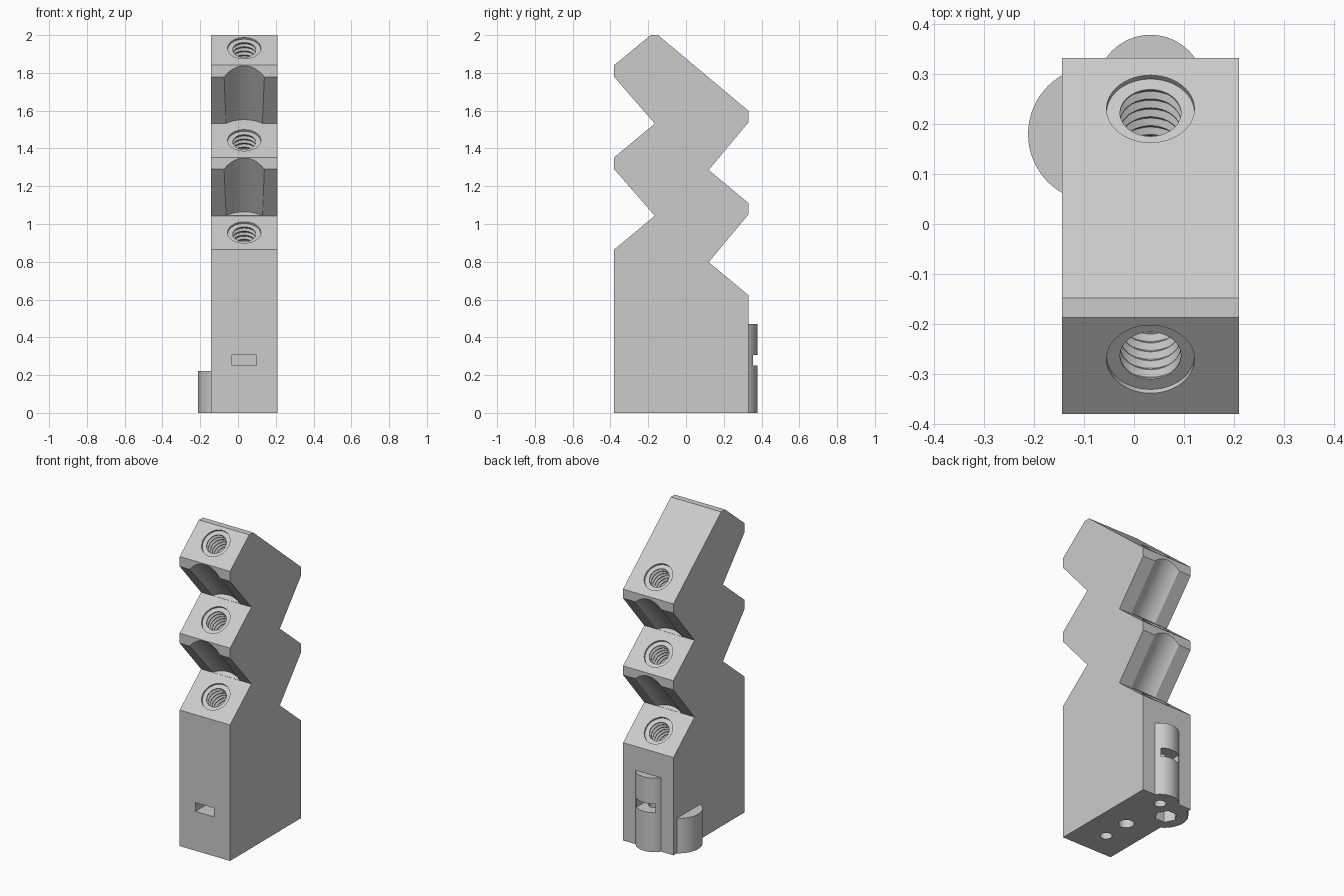
import bpy, bmesh, math
from mathutils import Vector

if "Cube" in bpy.data.objects:
    bpy.data.objects.remove(bpy.data.objects["Cube"])

MID_X, HALF_W = 0.033, 0.177
FRONT, BACK = -0.38, 0.332
SLOPE, STEP = 0.83, 0.488      # rise of the sloped faces, spacing of the teeth
NORMAL = Vector((0, 1, 1 / SLOPE)).normalized()

grey = bpy.data.materials.new("light_grey")
grey.use_nodes = True
grey.diffuse_color = (0.6, 0.6, 0.6, 1)
grey.node_tree.nodes["Principled BSDF"].inputs["Base Color"].default_value = (0.6, 0.6, 0.6, 1)


def finish(bm, name):
    bmesh.ops.recalc_face_normals(bm, faces=bm.faces)
    mesh = bpy.data.meshes.new(name)
    bm.to_mesh(mesh)
    bm.free()
    mesh.materials.append(grey)
    obj = bpy.data.objects.new(name, mesh)
    bpy.context.scene.collection.objects.link(obj)
    return obj


def prism(name, outline):
    """Extrude a (y, z) outline across the body width."""
    bm = bmesh.new()
    face = bm.faces.new([bm.verts.new((MID_X - HALF_W, y, z)) for y, z in outline])
    new = bmesh.ops.extrude_face_region(bm, geom=[face])["geom"]
    bmesh.ops.translate(bm, vec=(2 * HALF_W, 0, 0),
                        verts=[v for v in new if isinstance(v, bmesh.types.BMVert)])
    return finish(bm, name)


def lathe(name, profile, origin, axis=(0, 0, 1), sides=48):
    """Revolve (radius, height) points around an axis, closing both ends."""
    bm = bmesh.new()
    rings = []
    for r, h in profile:
        rings.append([bm.verts.new((r * math.cos(a), r * math.sin(a), h))
                      for a in (math.tau * i / sides for i in range(sides))])
    for low, high in zip(rings, rings[1:]):
        for i in range(sides):
            j = (i + 1) % sides
            bm.faces.new((low[i], low[j], high[j], high[i]))
    bm.faces.new(rings[0])
    bm.faces.new(rings[-1])
    turn = Vector(axis).to_track_quat('Z', 'Y').to_matrix()
    bmesh.ops.transform(bm, matrix=turn.to_4x4(), verts=bm.verts)
    bmesh.ops.translate(bm, vec=origin, verts=bm.verts)
    return finish(bm, name)


def box(name, low, high):
    bm = bmesh.new()
    bmesh.ops.create_cube(bm, size=1)
    low, high = Vector(low), Vector(high)
    bmesh.ops.scale(bm, vec=high - low, verts=bm.verts)
    bmesh.ops.translate(bm, vec=(low + high) / 2, verts=bm.verts)
    return finish(bm, name)


def combine(target, tool, operation):
    mod = target.modifiers.new("bool", 'BOOLEAN')
    mod.operation, mod.solver, mod.object = operation, 'EXACT', tool
    bpy.context.view_layer.objects.active = target
    bpy.ops.object.modifier_apply(modifier=mod.name)
    bpy.data.objects.remove(tool)


# Zigzag body outline: up the back, over the ridge, down the front
BACK_Z, FRONT_Z = 0.622, 0.865
BACK_IN, FRONT_IN = 0.12, -0.165
outline = [(FRONT, 0), (BACK, 0)]
for k in range(2):
    z = BACK_Z + k * STEP
    outline += [(BACK, z), (BACK_IN, z + (BACK - BACK_IN) * SLOPE), (BACK, z + STEP - 0.058)]
outline += [(BACK, BACK_Z + 2 * STEP), (-0.148, 2), (-0.187, 2)]
for k in (2, 1):
    z = FRONT_Z + k * STEP
    outline += [(FRONT, z), (FRONT, z - 0.063),
                (FRONT_IN, z - STEP + (FRONT_IN - FRONT) * SLOPE)]
outline.append((FRONT, FRONT_Z))
body = prism("bracket_body", outline)

# Rounded lugs on the back and the side
LUG = (MID_X, 0.27, 0)
SIDE_LUG = (-0.076, 0.18, 0)
combine(body, lathe("back_lug", [(0.1085, 0), (0.1085, 0.47)], LUG, sides=64), 'UNION')
combine(body, lathe("side_lug", [(0.136, 0), (0.136, 0.222)], SIDE_LUG, sides=64), 'UNION')

# Threaded bore profile: shallow counterbore, then repeating thread ridges
bore = [(0.088, 0.03), (0.088, -0.012), (0.061, -0.012)]
PITCH = 0.028
for i in range(12):
    h = -0.016 - i * PITCH
    bore += [(0.061, h), (0.071, h - 0.4 * PITCH), (0.071, h - 0.5 * PITCH),
             (0.061, h - 0.9 * PITCH)]

# A bore in every sloped face, with a clearance channel cut in the tooth above it
for k in range(3):
    for side, edge, y, z in ((-1, FRONT, -0.271, FRONT_Z), (1, BACK, 0.23, BACK_Z)):
        spot = (MID_X, y, z + abs(edge - y) * SLOPE + k * STEP)
        axis = (0, side * NORMAL.y, NORMAL.z)
        if k < 2:
            combine(body, lathe("channel", [(0.168, 0.002), (0.168, 0.5)], spot, axis, 64),
                    'DIFFERENCE')
        combine(body, lathe("bore", bore, spot, axis), 'DIFFERENCE')

# Holes in the underside, the last one a hexagonal nut pocket
for x, y, r, depth, sides in ((MID_X, 0.27, 0.035, 0.4, 32), (MID_X, -0.03, 0.045, 0.3, 32),
                              (MID_X, -0.21, 0.035, 0.3, 32), (-0.088, 0.18, 0.065, 0.14, 6)):
    combine(body, lathe("hole", [(r, -0.05), (r, depth)], (x, y, 0), sides=sides), 'DIFFERENCE')

# Tie slots in the front and through the back lug
for y0, y1 in ((-0.5, -0.12), (0.12, 0.5)):
    combine(body, box("slot", (MID_X - 0.066, y0, 0.25), (MID_X + 0.066, y1, 0.306)),
            'DIFFERENCE')

bpy.ops.object.select_all(action='DESELECT')
body.select_set(True)
bpy.context.view_layer.objects.active = body
bpy.ops.object.shade_smooth_by_angle(angle=math.radians(25))
